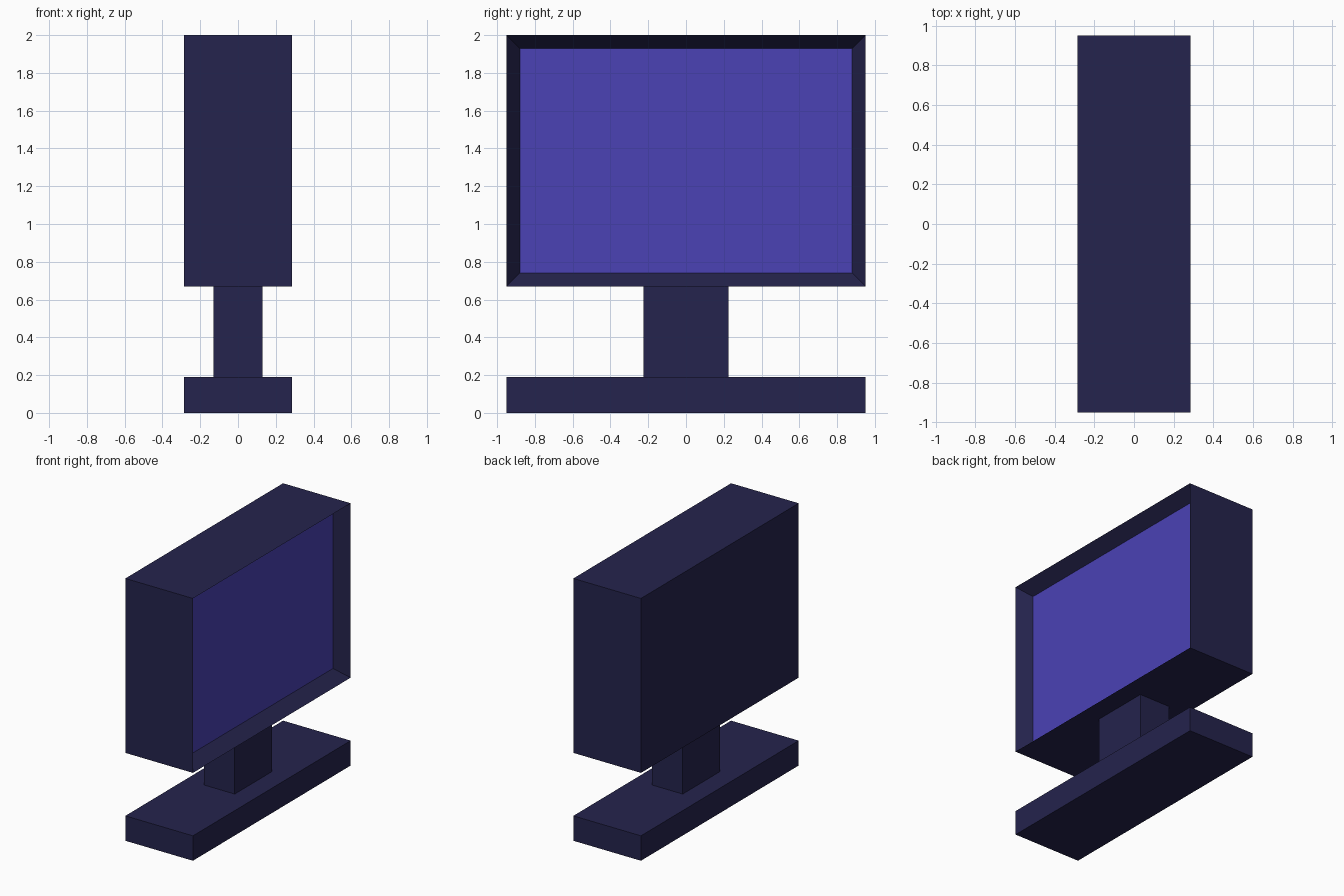
import bpy, bmesh
from mathutils import Vector

if "Cube" in bpy.data.objects:
    bpy.data.objects.remove(bpy.data.objects["Cube"])


def material(name, color):
    m = bpy.data.materials.new(name)
    m.diffuse_color = (*color, 1.0)
    m.use_nodes = True
    m.node_tree.nodes["Principled BSDF"].inputs["Base Color"].default_value = m.diffuse_color
    return m


navy = material("dark navy", (0.0180, 0.0170, 0.074))
violet = material("screen violet", (0.069, 0.054, 0.46))


def box(name, half_x, half_y, z0, z1, mats, edit=None):
    bm = bmesh.new()
    bmesh.ops.create_cube(bm, size=1.0)
    for v in bm.verts:
        v.co = Vector((v.co.x * 2 * half_x, v.co.y * 2 * half_y,
                       z0 + (v.co.z + 0.5) * (z1 - z0)))
    bm.normal_update()
    if edit:
        edit(bm)
    me = bpy.data.meshes.new(name)
    bm.to_mesh(me)
    bm.free()
    for m in mats:
        me.materials.append(m)
    ob = bpy.data.objects.new(name, me)
    bpy.context.collection.objects.link(ob)
    return ob


# sloped bezel running in to a recessed screen on the +x side
def recess_screen(bm):
    face = max(bm.faces, key=lambda f: f.normal.x)
    bmesh.ops.inset_individual(bm, faces=[face], thickness=0.1, depth=0.0)
    for v in face.verts:
        v.co.x -= 0.1
    face.material_index = 1
    bm.normal_update()


# stand
box("base", 0.285, 0.95, 0.0, 0.19, [navy])
box("neck", 0.13, 0.225, 0.19, 0.67, [navy])
# monitor housing with screen
box("monitor", 0.285, 0.95, 0.67, 2.0, [navy, violet], recess_screen)
